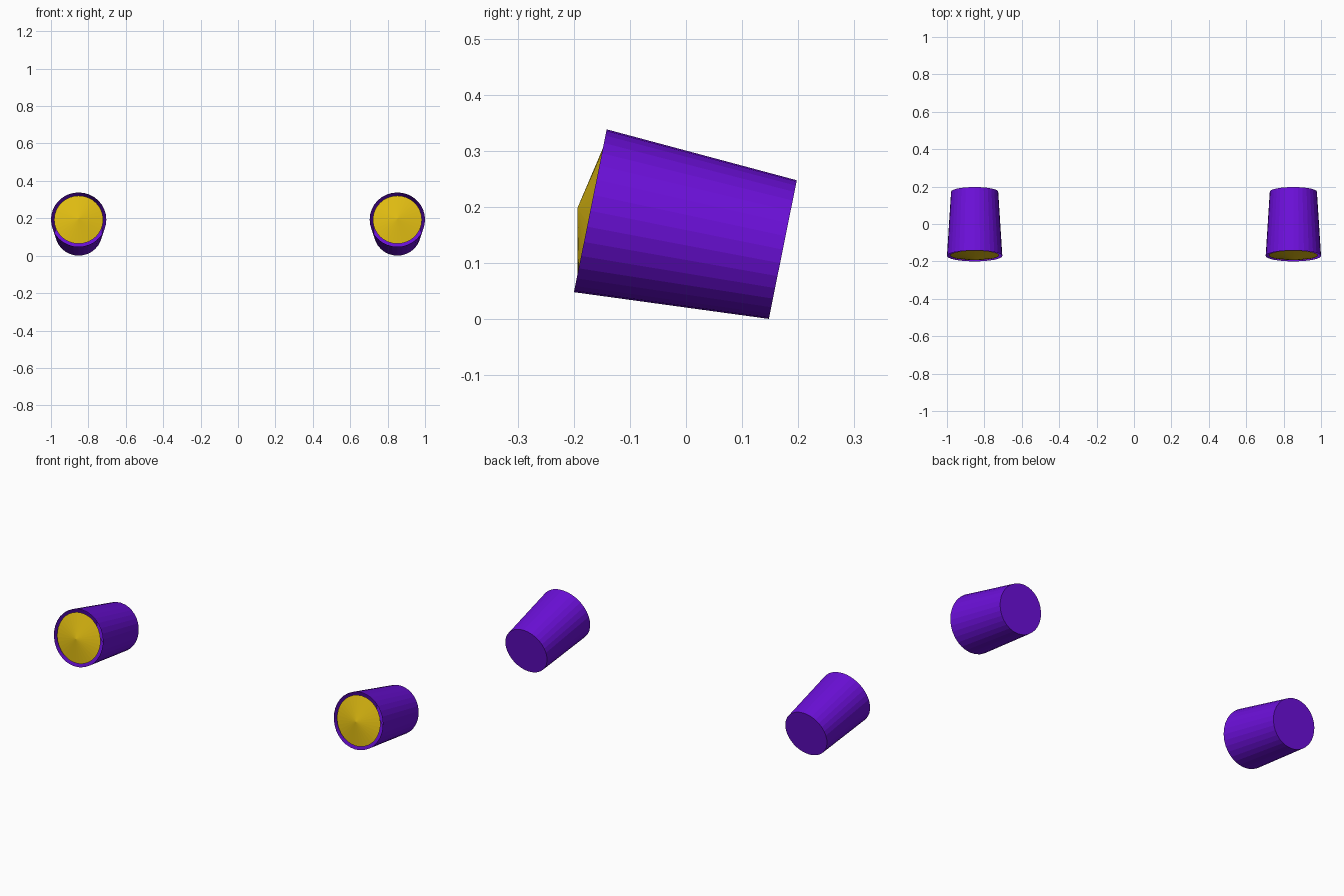
import bpy, bmesh, math
from mathutils import Matrix

cube = bpy.data.objects.get("Cube")
if cube:
    bpy.data.objects.remove(cube, do_unlink=True)


def make_material(name, rgb):
    mat = bpy.data.materials.new(name)
    mat.use_nodes = True
    mat.diffuse_color = (*rgb, 1)
    mat.node_tree.nodes["Principled BSDF"].inputs["Base Color"].default_value = (*rgb, 1)
    return mat


PURPLE = make_material("purple", (0.15, 0.005, 0.70))
YELLOW = make_material("yellow", (0.74, 0.50, 0.006))

SIDES = 32
LENGTH = 0.35
FRONT_R, BACK_R, LENS_R = 0.148, 0.126, 0.131
TILT = Matrix.Rotation(math.radians(78.6), 4, 'X')   # local z points forward and slightly up


def make_cone(name, r_back, r_front, depth, offset, x, mat, open_front=False):
    bm = bmesh.new()
    bmesh.ops.create_cone(bm, cap_ends=True, segments=SIDES, radius1=r_back,
                          radius2=r_front, depth=depth)
    if open_front:
        caps = [f for f in bm.faces if f.normal.z > 0.9]
        bmesh.ops.delete(bm, geom=caps, context='FACES_ONLY')
    bmesh.ops.translate(bm, verts=bm.verts, vec=(0, 0, offset))
    mesh = bpy.data.meshes.new(name)
    bm.to_mesh(mesh)
    bm.free()
    mesh.materials.append(mat)
    obj = bpy.data.objects.new(name, mesh)
    obj.matrix_world = Matrix.Translation((x, 0.001, 0.1585)) @ TILT
    bpy.context.collection.objects.link(obj)


for side, x in (("left", 0.852), ("right", -0.852)):
    # Tapered housing, closed at the back and open at the front
    make_cone(side + "_housing", BACK_R, FRONT_R, LENGTH, 0, x, PURPLE, open_front=True)
    # Shallow pointed lens with a narrow gap around it
    make_cone(side + "_lens", LENS_R, 0, 0.027, LENGTH / 2 + 0.01, x, YELLOW)
